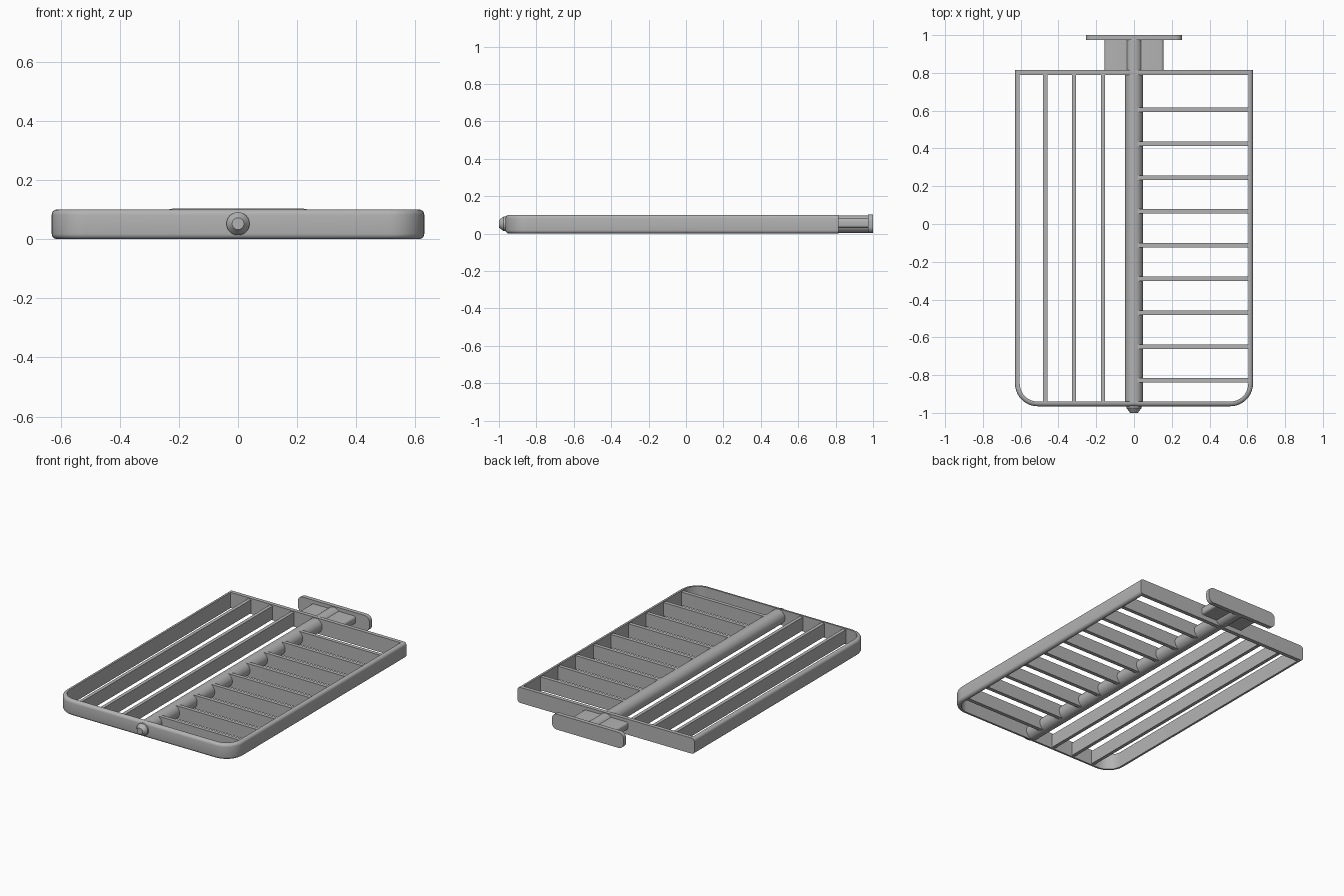
import bpy, bmesh, math
from mathutils import Vector

if "Cube" in bpy.data.objects:
    bpy.data.objects.remove(bpy.data.objects["Cube"])

metal = bpy.data.materials.new("grey metal")
metal.diffuse_color = (0.45, 0.45, 0.45, 1)
metal.use_nodes = True
metal.node_tree.nodes["Principled BSDF"].inputs["Base Color"].default_value = metal.diffuse_color


def finish(name, bm, smooth=True):
    bmesh.ops.recalc_face_normals(bm, faces=bm.faces)
    me = bpy.data.meshes.new(name)
    bm.to_mesh(me)
    bm.free()
    me.materials.append(metal)
    ob = bpy.data.objects.new(name, me)
    bpy.context.collection.objects.link(ob)
    if smooth:
        bpy.ops.object.select_all(action='DESELECT')
        ob.select_set(True)
        bpy.context.view_layer.objects.active = ob
        bpy.ops.object.shade_smooth_by_angle(angle=math.radians(35))
    return ob


def box(name, x, y, z, round_r=0):
    """Box from ranges; round_r rounds the edges running along y."""
    bm = bmesh.new()
    bmesh.ops.create_cube(bm, size=1)
    for v in bm.verts:
        v.co = Vector([(r[0] + r[1]) / 2 + c * (r[1] - r[0])
                       for r, c in zip((x, y, z), v.co)])
    if round_r:
        edges = [e for e in bm.edges
                 if abs(e.verts[0].co.y - e.verts[1].co.y) > 1e-4]
        bmesh.ops.bevel(bm, geom=edges, offset=round_r, segments=6,
                        profile=0.5, affect='EDGES')
    return finish(name, bm, round_r > 0)


def lathe(name, profile, z, n=32):
    """Capped round part along y from (y, radius) pairs."""
    bm = bmesh.new()
    rings = [[bm.verts.new((r * math.cos(2 * math.pi * i / n), y,
                            z + r * math.sin(2 * math.pi * i / n)))
              for i in range(n)] for y, r in profile]
    for a, b in zip(rings, rings[1:]):
        for i in range(n):
            j = (i + 1) % n
            bm.faces.new((a[i], a[j], b[j], b[i]))
    bm.faces.new(rings[0])
    bm.faces.new(rings[-1])
    return finish(name, bm)


W, FRONT, BACK, H, T, R = 0.63, -0.965, 0.815, 0.1, 0.025, 0.12
E = 0.018  # rounding of the outer rim edges

# U-shaped rim: cross-section (inset, height) swept round the front corners
section = [(T, 0)]
for k in range(5):
    a = math.pi / 2 * k / 4
    section.append((E - E * math.sin(a), E - E * math.cos(a)))
section += [(d, H - h) for d, h in reversed(section)]
path = [(Vector((-W, BACK)), Vector((1, 0)))]
for cx, start in ((-W + R, math.pi), (W - R, 1.5 * math.pi)):
    for k in range(11):
        a = start + math.pi / 2 * k / 10
        d = Vector((math.cos(a), math.sin(a)))
        path.append((Vector((cx, FRONT + R)) + d * R, -d))
path.append((Vector((W, BACK)), Vector((-1, 0))))
bm = bmesh.new()
loops = [[bm.verts.new((*(p + n * d), h)) for d, h in section] for p, n in path]
m = len(section)
for a, b in zip(loops, loops[1:]):
    for i in range(m):
        j = (i + 1) % m
        bm.faces.new((a[i], a[j], b[j], b[i]))
bm.faces.new(loops[0])
bm.faces.new(loops[-1])
finish("rim", bm)

# Straight wall closing the rim
box("rear_wall", (-W, W), (BACK - T, BACK), (0, H), E)

# Central spine and its tapered front tip
lathe("spine", [(FRONT + 0.01, 0.047), (0.98, 0.047)], 0.05)
lathe("tip", [(-0.95, 0.039), (-0.975, 0.039), (-1.0, 0.02)], 0.052)

# Lengthwise slats on the left
for i in range(3):
    x = -0.47 + 0.153 * i
    box(f"long_slat_{i + 1}", (x - 0.011, x + 0.011),
        (FRONT + 0.015, BACK - 0.015), (0.007, 0.093))

# Crosswise slats on the right
for i in range(9):
    y = 0.604 - 0.179 * i
    box(f"cross_slat_{i + 1}", (0.01, W - 0.015),
        (y - 0.012, y + 0.012), (0.007, 0.093))

# Rear mount: side blocks and end plate
for side, s in (("left", -1), ("right", 1)):
    box(f"mount_block_{side}", sorted((s * 0.02, s * 0.157)),
        (BACK - 0.01, 0.98), (0.03, 0.08), 0.015)
box("end_plate", (-0.255, 0.255), (0.973, 1.0), (0.003, 0.103), 0.035)
